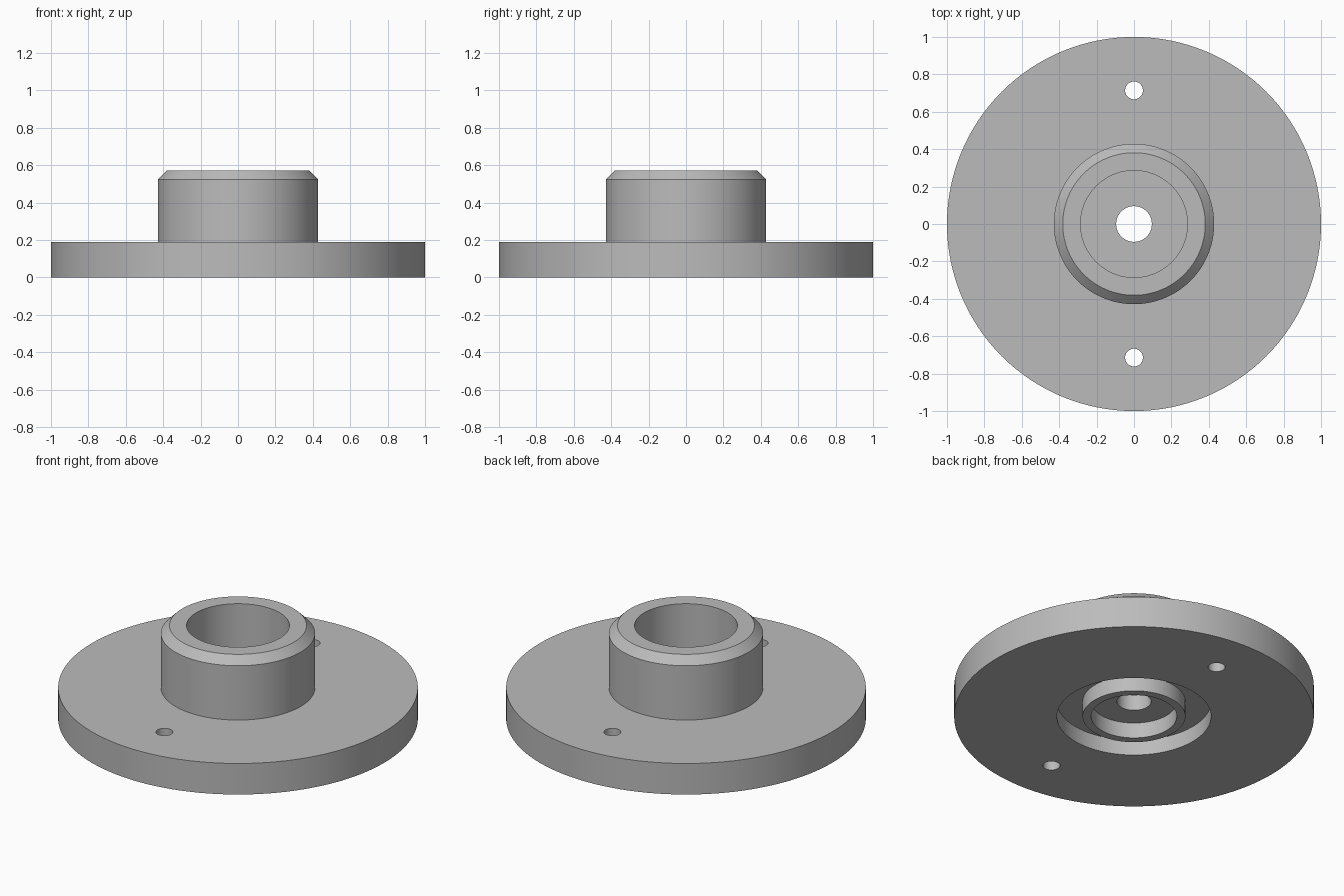
import bpy, bmesh, math

cube = bpy.data.objects.get("Cube")
if cube:
    bpy.data.objects.remove(cube, do_unlink=True)

U = 1 / 21          # one design step, with the flange 21 steps in radius
SEGMENTS = 128

steel = bpy.data.materials.new("grey_metal")
steel.use_nodes = True
GREY = (0.5, 0.5, 0.5, 1)
steel.diffuse_color = GREY
steel.node_tree.nodes["Principled BSDF"].inputs["Base Color"].default_value = GREY


def lathe(name, profile):
    """Revolve a closed (radius, height) loop around z."""
    bm = bmesh.new()
    verts = [bm.verts.new((r * U, 0, z * U)) for r, z in profile]
    edges = [bm.edges.new((v, verts[(i + 1) % len(verts)])) for i, v in enumerate(verts)]
    bmesh.ops.spin(bm, geom=verts + edges, cent=(0, 0, 0), axis=(0, 0, 1),
                   angle=math.tau, steps=SEGMENTS, use_merge=True)
    bmesh.ops.remove_doubles(bm, verts=bm.verts, dist=1e-5)
    bmesh.ops.recalc_face_normals(bm, faces=bm.faces)
    mesh = bpy.data.meshes.new(name)
    bm.to_mesh(mesh)
    bm.free()
    obj = bpy.data.objects.new(name, mesh)
    bpy.context.collection.objects.link(obj)
    obj.data.materials.append(steel)
    return obj


# Flange, chamfered hub, stepped bore and the ring groove underneath
hub = lathe("flanged_hub", [
    (21, 0), (21, 4), (9, 4), (9, 11), (8, 12),     # flange rim and hub outside
    (6, 12), (6, 4), (2, 4), (2, 2),                # bore, floor and centre hole
    (5, 2), (5, 0), (6, 0), (6, 2), (9, 2), (9, 0), # spigot ring and groove
])

# Two bolt holes, front and back
for side in (-1, 1):
    bpy.ops.mesh.primitive_cylinder_add(vertices=48, radius=U, depth=8 * U,
                                        location=(0, side * 15 * U, 2 * U))
    cutter = bpy.context.object
    cutter.name = "bolt_hole_cutter"
    cutter.hide_render = True
    cutter.data.materials.append(steel)
    cut = hub.modifiers.new("bolt_hole", 'BOOLEAN')
    cut.operation = 'DIFFERENCE'
    cut.solver = 'EXACT'
    cut.object = cutter
    bpy.context.view_layer.objects.active = hub
    bpy.ops.object.modifier_apply(modifier=cut.name)
    bpy.data.objects.remove(cutter, do_unlink=True)

# Smooth round walls with crisp edges
bpy.ops.object.select_all(action='DESELECT')
hub.select_set(True)
bpy.context.view_layer.objects.active = hub
bpy.ops.object.shade_smooth_by_angle(angle=math.radians(30))
